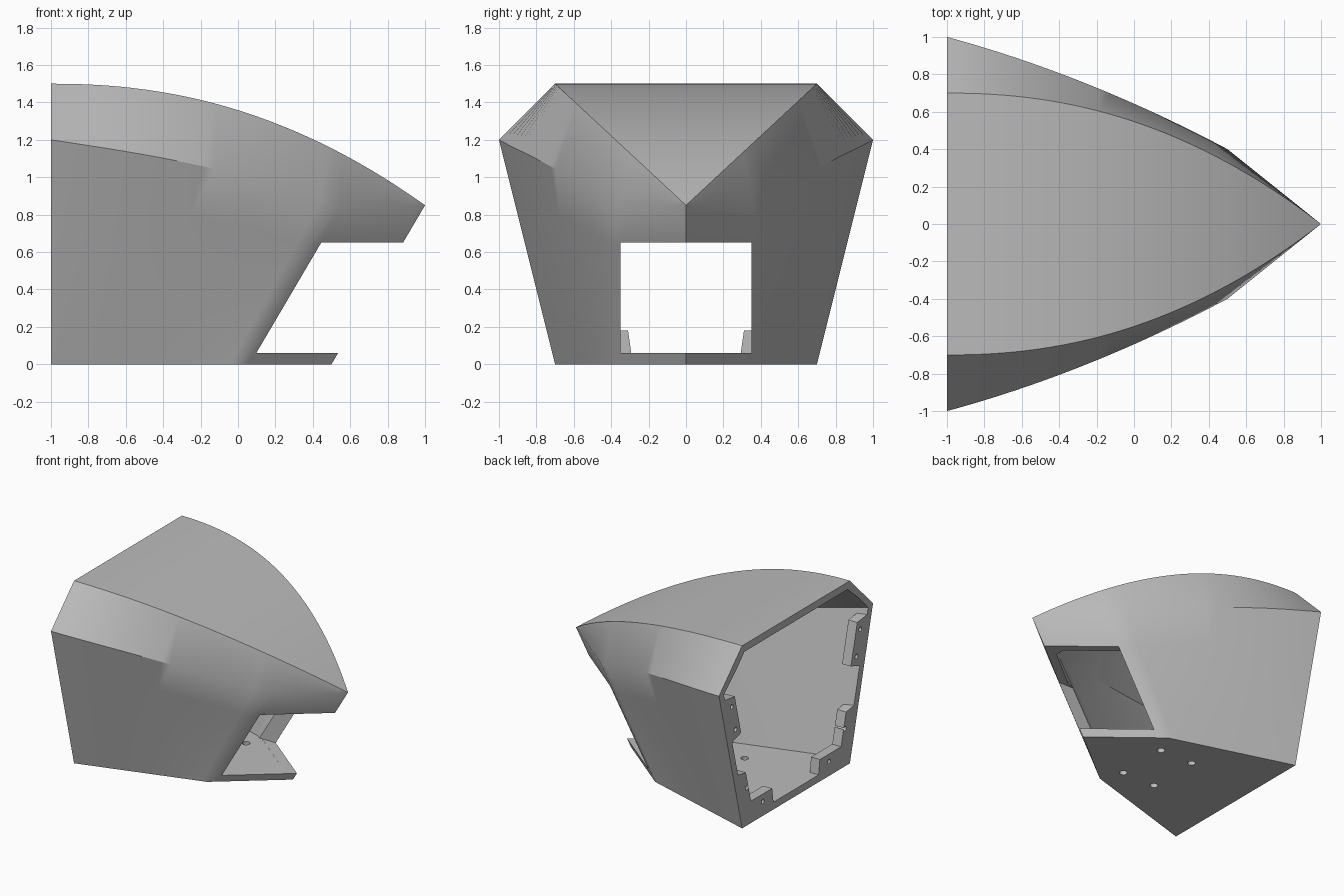
import bpy, bmesh, math
from mathutils import Matrix

if "Cube" in bpy.data.objects:
    bpy.data.objects.remove(bpy.data.objects["Cube"], do_unlink=True)

grey = bpy.data.materials.new("plain_grey")
grey.use_nodes = True
COLOUR = (0.5, 0.5, 0.5, 1)
grey.diffuse_color = COLOUR
grey.node_tree.nodes["Principled BSDF"].inputs["Base Color"].default_value = COLOUR

WALL = 0.06
ROWS = 4


def make_object(name, bm):
    bmesh.ops.remove_doubles(bm, verts=bm.verts[:], dist=1e-5)
    bmesh.ops.recalc_face_normals(bm, faces=bm.faces[:])
    mesh = bpy.data.meshes.new(name)
    bm.to_mesh(mesh)
    bm.free()
    mesh.materials.append(grey)
    obj = bpy.data.objects.new(name, mesh)
    bpy.context.collection.objects.link(obj)
    return obj


def half_section(x, inset):
    """Deck edge, chine and keel points of one station, on the +y side."""
    u = x + 1
    fall = max(u / 2, 0) ** 2.2
    deck = [x, 0.7 * (1 - fall), 1.5 - 0.65 * fall]
    if x <= 0.5:
        chine = [x, 1 - 0.27 * u - 0.0867 * u * u, 1.2 - 0.15 * u - 0.037 * u ** 3]
        keel = [-1 + u / 1.5, 0.7 - 0.2 * u, 0]
    else:
        width = 0.8 * (1 - x)
        chine = [x, width, 0.85]
        keel = [x - 0.5, width, 0]
    if inset:
        side = 0.063 if x < 0.4 else 0.085
        deck[1] -= 0.03 if x < 0.4 else 0.05
        deck[2] -= WALL
        chine[1] -= side
        chine[2] -= 0.01
        keel[1] -= side - 0.015
        keel[2] = WALL
    return deck, chine, keel


def loft(name, stations, inset=False):
    bm = bmesh.new()
    rings = []
    for x in stations:
        deck, chine, keel = half_section(x, inset)
        side = [[c + (k - c) * i / ROWS for c, k in zip(chine, keel)] for i in range(ROWS + 1)]
        half = [deck] + side
        ring = half + [[p[0], -p[1], p[2]] for p in reversed(half)]
        rings.append([bm.verts.new(p) for p in ring])
    n = len(rings[0])
    for a, b in zip(rings, rings[1:]):
        for i in range(n):
            j = (i + 1) % n
            bm.faces.new((a[i], a[j], b[j], b[i]))
    bm.faces.new(rings[0])
    if inset:
        bm.faces.new(rings[-1])
    else:
        bmesh.ops.dissolve_degenerate(bm, dist=1e-5, edges=bm.edges[:])
    return make_object(name, bm)


def box(name, low, high):
    bm = bmesh.new()
    size = [h - l for l, h in zip(low, high)]
    mid = [(h + l) / 2 for l, h in zip(low, high)]
    bmesh.ops.create_cube(bm, size=1, matrix=Matrix.Translation(mid) @ Matrix.Diagonal((*size, 1)))
    return make_object(name, bm)


def pin(name, centre, radius, axis):
    bm = bmesh.new()
    turn = Matrix.Rotation(math.pi / 2, 4, "Y") if axis == "X" else Matrix.Identity(4)
    bmesh.ops.create_cone(bm, cap_ends=True, segments=20, radius1=radius, radius2=radius,
                          depth=0.3, matrix=Matrix.Translation(centre) @ turn)
    return make_object(name, bm)


def bracket(name, outline, side):
    """Flat mounting tab just inside the open end."""
    bm = bmesh.new()
    face = bm.faces.new([bm.verts.new((-1, side * y, z)) for y, z in outline])
    out = bmesh.ops.extrude_face_region(bm, geom=[face])
    moved = [v for v in out["geom"] if isinstance(v, bmesh.types.BMVert)]
    bmesh.ops.translate(bm, verts=moved, vec=(0.08, 0, 0))
    return make_object(name, bm)


def combine(target, tool, operation):
    mod = target.modifiers.new("combine", "BOOLEAN")
    mod.operation = operation
    mod.solver = "EXACT"
    mod.object = tool
    bpy.context.view_layer.objects.active = target
    bpy.ops.object.modifier_apply(modifier=mod.name)
    bpy.data.objects.remove(tool, do_unlink=True)


# Outer hull, hollowed from the open end
main = [-1 + 1.5 * i / 24 for i in range(25)]
nose = [0.5 + 0.5 * i / 10 for i in range(1, 11)]
hull = loft("hull_shell", main + nose)
hollow = loft("hollow", [-1.05] + main[1:] + nose[:7], inset=True)
combine(hull, hollow, "DIFFERENCE")

# Square opening through the nose
combine(hull, box("nose_cut", (-0.3, -0.35, WALL + 0.0005), (1.5, 0.35, 0.65)), "DIFFERENCE")


def wall(z, inset):
    return (0.7 + 0.25 * z - inset, z)


# Mounting brackets and their screw holes, mirrored
upper = [wall(1.14, 0.04), wall(1.12, 0.185), wall(0.79, 0.185), wall(0.75, 0.04)]
lower = [wall(0.46, 0.04), wall(0.44, 0.16), wall(0.18, 0.16), (0.31, 0.18),
         (0.29, 0.04), wall(0.04, 0.04)]
for side in (1, -1):
    combine(hull, bracket("upper_bracket", upper, side), "UNION")
    combine(hull, bracket("lower_bracket", lower, side), "UNION")
    for y, z in ((0.835, 1.05), (0.785, 0.845), (0.635, 0.31), (0.43, 0.118)):
        combine(hull, pin("screw_hole", (-1, side * y, z), 0.018, "X"), "DIFFERENCE")
    # Floor holes
    for x in (-0.08, -0.38):
        combine(hull, pin("floor_hole", (x, side * 0.22, 0), 0.03, "Z"), "DIFFERENCE")

bpy.ops.object.select_all(action="DESELECT")
hull.select_set(True)
bpy.context.view_layer.objects.active = hull
bpy.ops.object.shade_smooth_by_angle(angle=math.radians(30))
